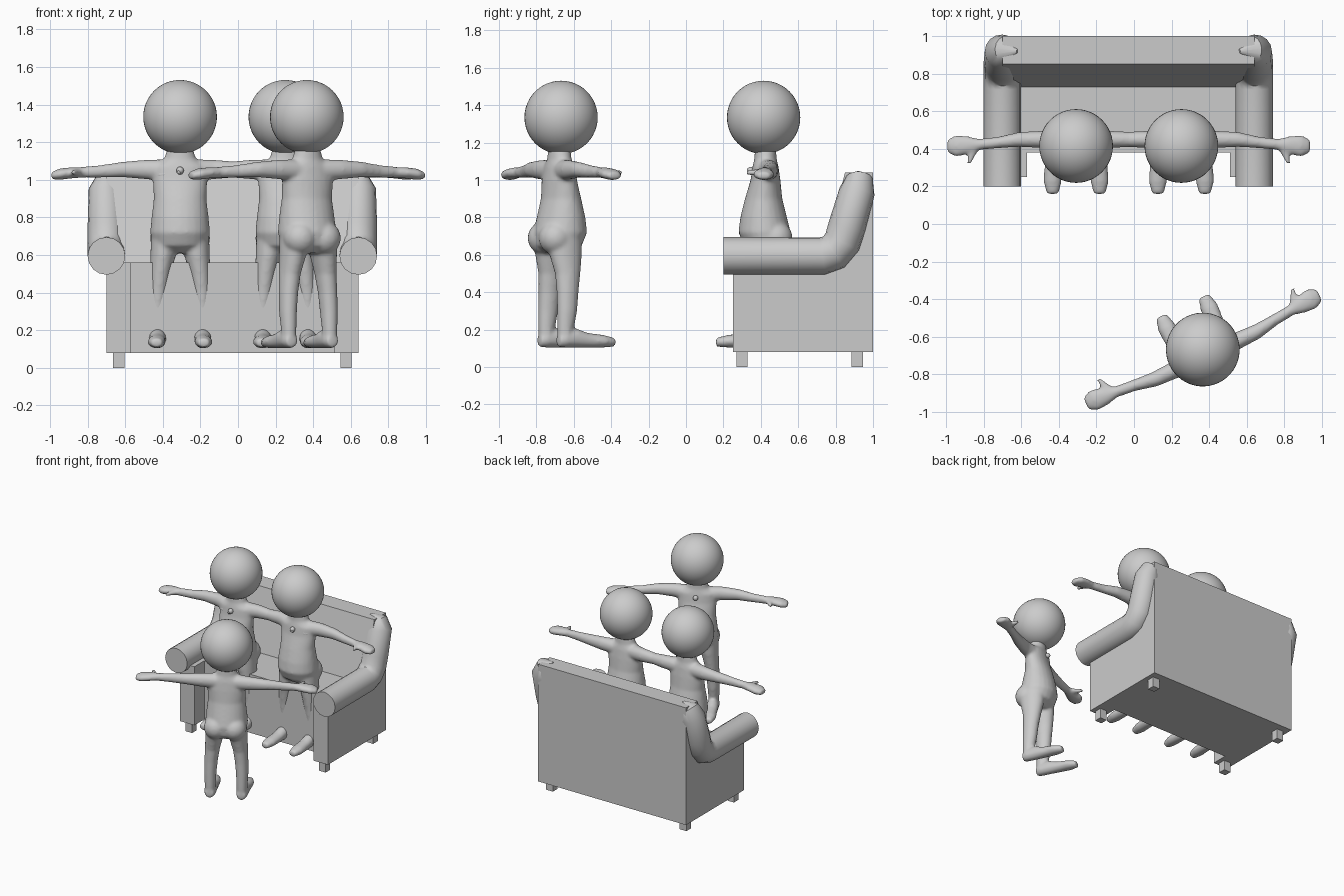
import bpy, bmesh, math
from mathutils import Vector, Matrix

if "Cube" in bpy.data.objects:
    bpy.data.objects.remove(bpy.data.objects["Cube"])

grey = bpy.data.materials.new("soft_grey")
grey.use_nodes = True
GREY = (0.6, 0.6, 0.6, 1)
grey.diffuse_color = GREY
grey.node_tree.nodes["Principled BSDF"].inputs["Base Color"].default_value = GREY


def add_object(name, bm):
    bmesh.ops.recalc_face_normals(bm, faces=bm.faces)
    mesh = bpy.data.meshes.new(name)
    bm.to_mesh(mesh)
    bm.free()
    mesh.materials.append(grey)
    obj = bpy.data.objects.new(name, mesh)
    bpy.context.collection.objects.link(obj)
    return obj


def select(obj):
    bpy.ops.object.select_all(action='DESELECT')
    obj.select_set(True)
    bpy.context.view_layer.objects.active = obj


def box(bm, low, high):
    low, high = Vector(low), Vector(high)
    place = Matrix.Translation((low + high) / 2) @ Matrix.Diagonal((*(high - low), 1))
    bmesh.ops.create_cube(bm, size=1, matrix=place)


def ball(bm, centre, radius, segments=32):
    bmesh.ops.create_uvsphere(bm, u_segments=segments, v_segments=segments // 2,
                              radius=radius, matrix=Matrix.Translation(centre))


def loft(bm, sections, axis, side=1, sides=24):
    """Join elliptical rings (x, y, z, radius a, radius b) lying across an axis."""
    u, v = {'x': ((0, 1, 0), (0, 0, 1)), 'y': ((1, 0, 0), (0, 0, 1)),
            'z': ((1, 0, 0), (0, 1, 0))}[axis]
    rings = []
    for x, y, z, a, b in sections:
        ring = []
        for i in range(sides):
            t = math.tau * i / sides
            p = Vector((x, y, z)) + Vector(u) * a * math.cos(t) + Vector(v) * b * math.sin(t)
            ring.append(bm.verts.new((p.x * side, p.y, p.z)))
        rings.append(ring)
    faces = [bm.faces.new(rings[0]), bm.faces.new(rings[-1])]
    for low, high in zip(rings, rings[1:]):
        for i in range(sides):
            j = (i + 1) % sides
            faces.append(bm.faces.new((low[i], low[j], high[j], high[i])))
    bmesh.ops.recalc_face_normals(bm, faces=faces)


# Sofa body: side profile pulled across, then notched in front of the seat
MID, HALF = -0.03, 0.67
profile = [(.25, .08), (.25, .56), (.73, .56), (.85, 1.04), (1, 1.04), (1, .08)]
bm = bmesh.new()
face = bm.faces.new([bm.verts.new((MID - HALF, y, z)) for y, z in profile])
pulled = bmesh.ops.extrude_face_region(bm, geom=[face])["geom"]
bmesh.ops.translate(bm, vec=(2 * HALF, 0, 0),
                    verts=[g for g in pulled if isinstance(g, bmesh.types.BMVert)])
sofa = add_object("sofa_body", bm)

bm = bmesh.new()
box(bm, (MID - .54, 0, 0), (MID + .54, .38, 1))
cutter = add_object("seat_notch_cutter", bm)
cutter.hide_render = True
cut = sofa.modifiers.new("notch", 'BOOLEAN')
cut.operation, cut.solver, cut.object = 'DIFFERENCE', 'EXACT', cutter
select(sofa)
bpy.ops.object.modifier_apply(modifier=cut.name)
bpy.data.objects.remove(cutter)

# Sofa feet
bm = bmesh.new()
for side in (-1, 1):
    for y in (.30, .915):
        x = MID + side * .605
        box(bm, (x - .03, y - .03, 0), (x + .03, y + .03, .08))
add_object("sofa_feet", bm)

# Rolled arms: a thick tube that climbs the back and pinches inward at the top
path = [(0, .2, .595, 1), (0, .73, .595, 1), (0, .79, .615, 1), (0, .835, .67, 1),
        (0, .86, .75, 1), (0, .915, .94, .95), (.02, .925, 1.0, .75), (.08, .92, 1.04, .1)]
for side, name in ((-1, "right_arm_roll"), (1, "left_arm_roll")):
    curve = bpy.data.curves.new(name, 'CURVE')
    curve.dimensions = '3D'
    curve.bevel_depth, curve.bevel_resolution = .1, 6
    curve.use_fill_caps = True
    spline = curve.splines.new('POLY')
    spline.points.add(len(path) - 1)
    for point, (inward, y, z, size) in zip(spline.points, path):
        point.co = (MID + side * (HALF - inward), y, z, 1)
        point.radius = size
    curve.materials.append(grey)
    roll = bpy.data.objects.new(name, curve)
    bpy.context.collection.objects.link(roll)
    select(roll)
    bpy.ops.object.convert(target='MESH')
    bpy.ops.object.shade_smooth_by_angle(angle=math.radians(40))

# Figure body: torso, limbs and feet fused into one smooth skin
torso = [(0, .02, .61, .10, .07), (0, .015, .65, .145, .12), (0, .005, .72, .16, .14),
         (0, 0, .8, .152, .125), (0, 0, .9, .14, .1), (0, .01, 1.0, .145, .08),
         (0, .01, 1.07, .14, .07), (0, .01, 1.11, .085, .06), (0, .01, 1.2, .06, .055)]
arm = [(.06, .015, 1.05, .06, .06), (.18, .035, 1.055, .046, .052), (.3, .035, 1.055, .04, .042),
       (.42, .018, 1.045, .03, .034), (.52, .008, 1.04, .03, .029), (.57, .004, 1.038, .047, .03),
       (.64, 0, 1.03, .058, .03), (.685, 0, 1.022, .035, .02)]
leg = [(.08, .02, .7, .075, .1), (.09, .015, .6, .068, .09), (.105, .01, .5, .056, .07),
       (.115, .015, .4, .05, .06), (.12, .02, .3, .046, .055), (.12, .03, .2, .04, .045),
       (.12, .03, .13, .04, .04)]
foot = [(.12, .075, .14, .03, .03), (.12, .04, .15, .044, .046), (.12, -.03, .155, .046, .052),
        (.122, -.1, .143, .046, .04), (.125, -.19, .138, .048, .034), (.125, -.255, .133, .032, .024)]
thumb = [(.54, -.01, 1.04, .03, .02), (.555, -.05, 1.04, .02, .018), (.57, -.095, 1.04, .012, .012)]

bm = bmesh.new()
loft(bm, torso, 'z')
for side in (-1, 1):
    loft(bm, arm, 'x', side)
    loft(bm, leg, 'z', side)
    loft(bm, foot, 'y', side)
    loft(bm, thumb, 'y', side)
    ball(bm, (side * .07, .065, .69), .09)
body = add_object("figure_body", bm)
remesh = body.modifiers.new("fuse", 'REMESH')
remesh.mode, remesh.voxel_size = 'VOXEL', .01
smooth = body.modifiers.new("soften", 'SMOOTH')
smooth.factor, smooth.iterations = .5, 8
select(body)
for name in ("fuse", "soften"):
    bpy.ops.object.modifier_apply(modifier=name)
bpy.ops.object.shade_smooth()

# Round head and chest button
bm = bmesh.new()
ball(bm, (0, 0, 1.335), .196, 48)
head = add_object("figure_head", bm)
bm = bmesh.new()
ball(bm, (0, -.07, 1.05), .02, 16)
button = add_object("figure_button", bm)
for obj in (head, button):
    select(obj)
    bpy.ops.object.shade_smooth()

# Two figures at the sofa, one standing and facing them
poses = {"right_seated": (-.308, .415, 0), "left_seated": (.252, .415, 0),
         "standing": (.366, -.668, 205)}
for label, (x, y, turn) in poses.items():
    place = Matrix.Translation((x, y, 0)) @ Matrix.Rotation(math.radians(turn), 4, 'Z')
    for part in (body, head, button):
        copy = part.copy()
        copy.data = part.data.copy()
        copy.name = part.name.replace("figure", label)
        copy.matrix_world = place
        bpy.context.collection.objects.link(copy)
for part in (body, head, button):
    bpy.data.objects.remove(part)
